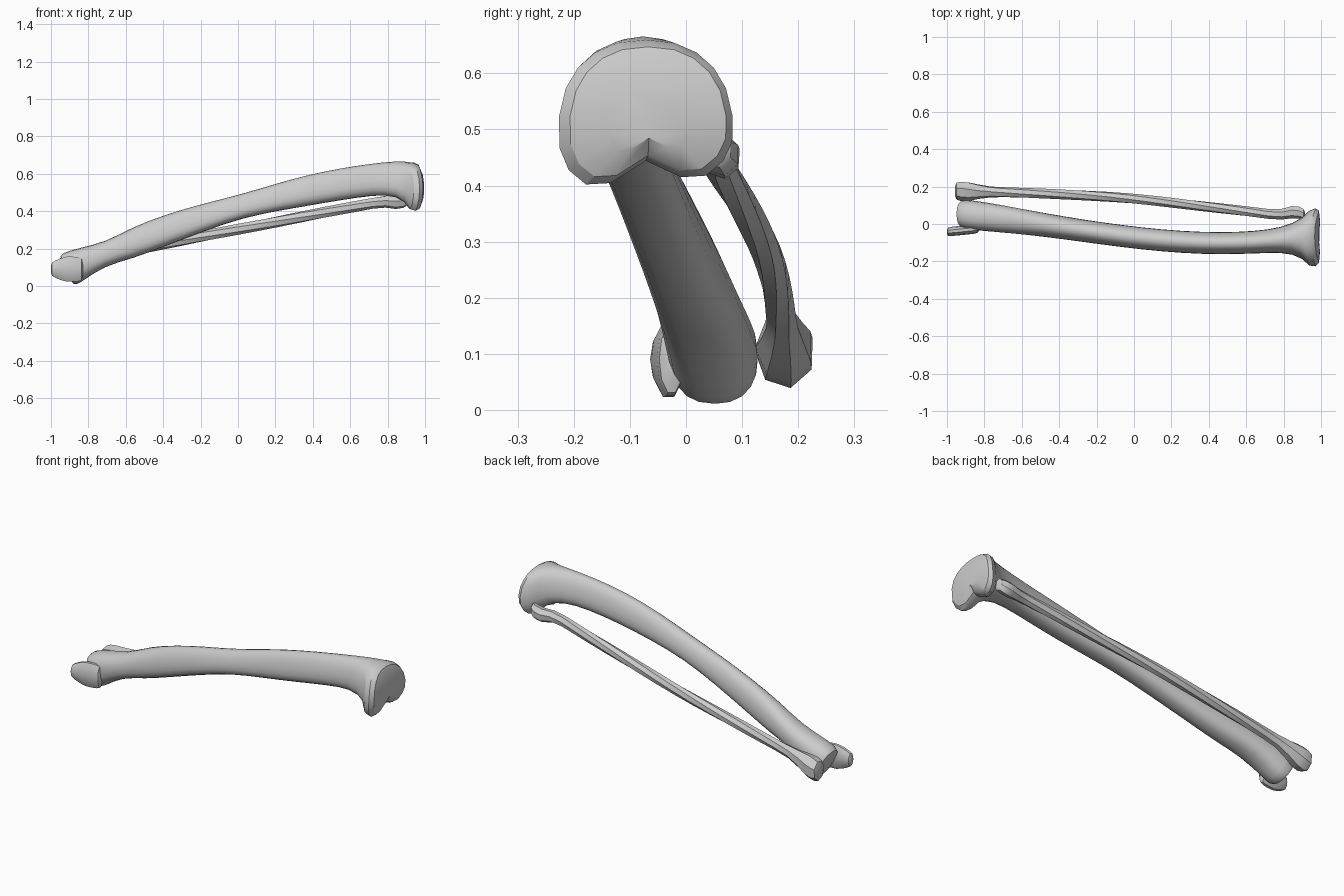
import bpy, bmesh, math

cube = bpy.data.objects.get("Cube")
if cube:
    bpy.data.objects.remove(cube, do_unlink=True)

bone = bpy.data.materials.new("bone_grey")
bone.use_nodes = True
bone_colour = (0.6, 0.6, 0.6, 1)
bone.diffuse_color = bone_colour
bone.node_tree.nodes["Principled BSDF"].inputs["Base Color"].default_value = bone_colour


def bump(x, centre, width):
    """Smooth swelling along the length, equal to one at its centre."""
    return math.exp(-((x - centre) / width) ** 2)


def rounded_power(value, power):
    return math.copysign(abs(value) ** power, value)


def loft(name, start, end, steps, sides, shape, squareness=1.0, twist=0.0):
    """Skin rings along x, closely spaced and domed at both ends."""
    bm = bmesh.new()
    rings = []
    for step in range(steps + 1):
        blend = (1 - math.cos(math.pi * step / steps)) / 2
        x = start + (end - start) * blend
        from_end = min(step, steps - step)
        scale = {0: 0.5, 1: 0.88, 2: 0.98}.get(from_end, 1)
        y, z, half_width, half_height, taper, notch, lean = shape(x)
        ring = []
        for side in range(sides):
            angle = math.tau * side / sides + twist * x
            across = rounded_power(math.cos(angle), squareness)
            up = rounded_power(math.sin(angle), squareness)
            below = notch * max(0, -up)
            groove = below * (bump(across, 0, 0.35) + across / 4)
            ring.append(bm.verts.new((
                x - scale * (lean * up + notch * scale * up * up / 2),
                y + scale * half_width * across * (1 - taper * up),
                z + scale * (half_height * up + groove),
            )))
        rings.append(ring)
    for ring, following in zip(rings, rings[1:]):
        for side in range(sides):
            other = (side + 1) % sides
            bm.faces.new((ring[side], ring[other], following[other], following[side]))
    bm.faces.new(rings[0])
    bm.faces.new(rings[-1])
    bmesh.ops.recalc_face_normals(bm, faces=bm.faces)
    mesh = bpy.data.meshes.new(name)
    bm.to_mesh(mesh)
    bm.free()
    mesh.materials.append(bone)
    obj = bpy.data.objects.new(name, mesh)
    bpy.context.collection.objects.link(obj)
    bpy.ops.object.select_all(action="DESELECT")
    obj.select_set(True)
    bpy.context.view_layer.objects.active = obj
    bpy.ops.object.shade_smooth_by_angle(angle=math.radians(32))


def shin_shape(x):
    """Bowed shaft, ridged on top, with a boxy ankle end and a two-lobed knee end."""
    knee = math.exp(min(0, (x - 0.95) / 0.075))
    ankle = bump(x, -0.93, 0.4)
    tip = bump(x, -0.93, 0.12)
    y = -0.072 - 0.116 * x + 0.08 * x ** 2 + 0.063 * x ** 3 - 0.02 * knee
    z = 0.42 + 0.28 * x - 0.1 * x ** 2 - 0.075 * knee + 0.005 * tip
    half_width = 0.056 + 0.023 * ankle + 0.102 * knee
    waist = 0.018 * bump(x, 0.02, 0.28) + 0.015 * bump(x, -0.7, 0.12)
    half_height = 0.085 - waist + 0.055 * knee
    taper = 0.25 * (1 - ankle) - 0.15 * knee
    return y, z, half_width, half_height, taper, 0.06 * knee, 0.04 * tip


def calf_shape(x):
    """Nearly straight thin shaft with a swollen ankle end and a small knee head."""
    ankle = bump(x, -0.92, 0.1)
    knee = bump(x, 0.87, 0.07)
    y = 0.123 - 0.08 * x - 0.025 * x ** 2 + 0.03 * knee + 0.012 * bump(x, -0.1, 0.5)
    z = 0.303 + 0.195 * x - 0.02 * (ankle + knee)
    half_width = 0.027 + 0.028 * ankle + 0.008 * knee
    half_height = 0.03 + 0.036 * ankle + 0.01 * knee
    return y, z, half_width, half_height, 0, 0, 0


def knob_shape(x):
    """Blunt projection that deepens and leans into the ankle."""
    inward = x + 1
    return 0.1 * inward - 0.042, 0.09, 0.025, min(0.07, 0.04 + 0.4 * inward), 0, 0, 0


# Large shin bone, slim calf bone beside it, and the inner ankle projection
loft("shin_bone", -0.92, 0.995, 28, 20, shin_shape, squareness=0.85)
loft("calf_bone", -0.957, 0.915, 24, 7, calf_shape, twist=1.5)
loft("inner_ankle_knob", -1, -0.83, 8, 10, knob_shape)
